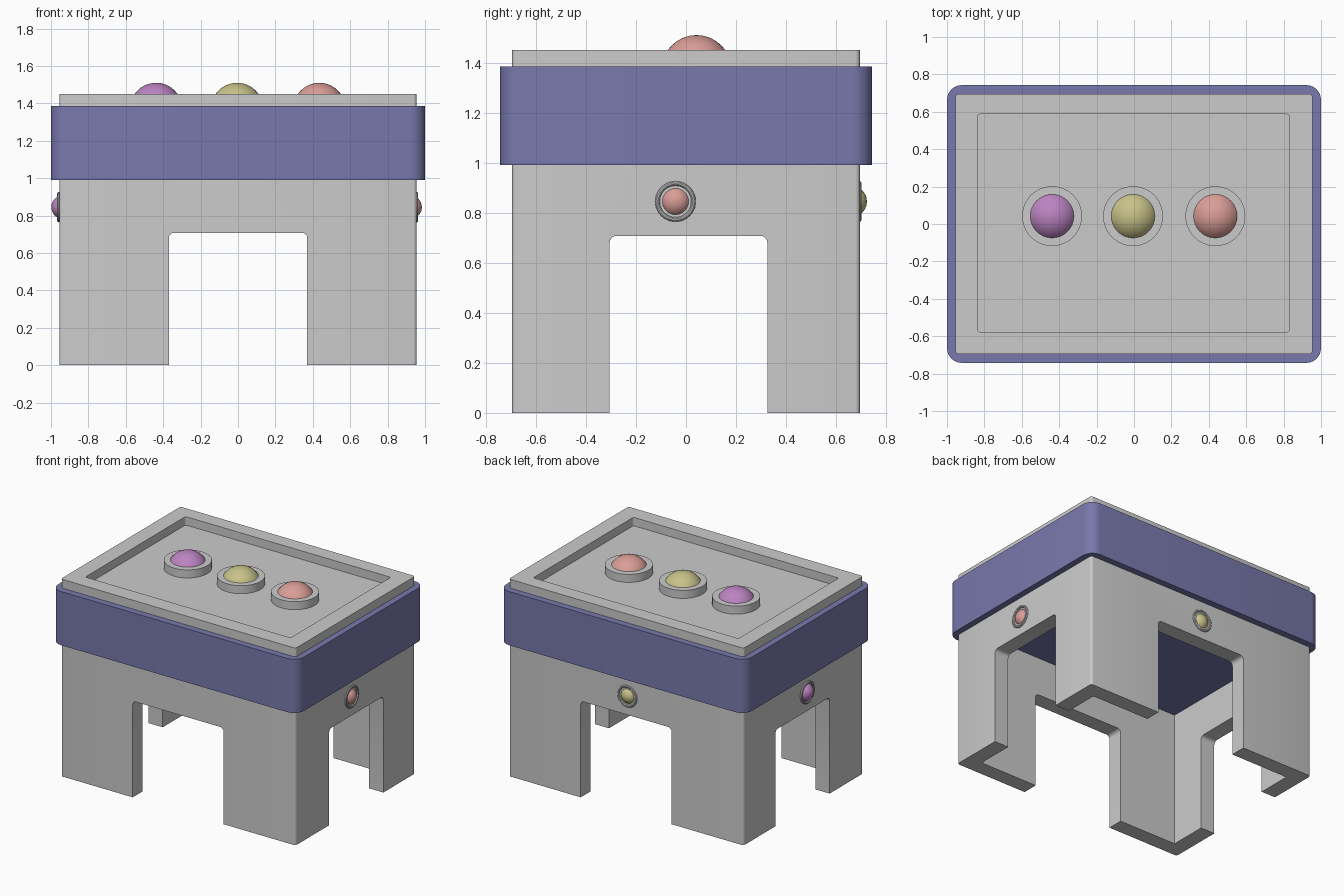
import bpy, bmesh, math
from mathutils import Vector

if "Cube" in bpy.data.objects:
    bpy.data.objects.remove(bpy.data.objects["Cube"])


def material(name, rgb):
    m = bpy.data.materials.new(name)
    m.diffuse_color = (*rgb, 1)
    m.use_nodes = True
    m.node_tree.nodes["Principled BSDF"].inputs["Base Color"].default_value = m.diffuse_color
    return m


BLUE = material("blue", (0.19, 0.19, 0.42))
RED = material("red", (0.70, 0.34, 0.31))
OLIVE = material("olive", (0.58, 0.54, 0.25))
PURPLE = material("purple", (0.50, 0.23, 0.54))


def box(name, lo, hi, axis=2, radius=0, segments=4, mat=None):
    """Box from corner to corner, its edges along one axis rounded."""
    lo, hi = Vector(lo), Vector(hi)
    bm = bmesh.new()
    bmesh.ops.create_cube(bm, size=1)
    for v in bm.verts:
        v.co = Vector((lo[i] + (v.co[i] + 0.5) * (hi[i] - lo[i]) for i in range(3)))
    if radius:
        edges = [e for e in bm.edges
                 if abs((e.verts[0].co - e.verts[1].co).normalized()[axis]) > 0.9]
        bmesh.ops.bevel(bm, geom=edges, offset=radius, segments=segments,
                        profile=0.5, affect='EDGES')
    mesh = bpy.data.meshes.new(name)
    bm.to_mesh(mesh)
    bm.free()
    ob = bpy.data.objects.new(name, mesh)
    bpy.context.collection.objects.link(ob)
    if mat:
        mesh.materials.append(mat)
    return ob


def smooth(ob):
    bpy.ops.object.select_all(action='DESELECT')
    ob.select_set(True)
    bpy.context.view_layer.objects.active = ob
    bpy.ops.object.shade_smooth_by_angle(angle=math.radians(35))


def cut(ob, cutter):
    cutter.hide_render = True
    mod = ob.modifiers.new("cut", 'BOOLEAN')
    mod.operation, mod.solver, mod.object = 'DIFFERENCE', 'EXACT', cutter
    bpy.context.view_layer.objects.active = ob
    bpy.ops.object.modifier_apply(modifier=mod.name)
    bpy.data.objects.remove(cutter)


def ball(name, pos, radius, mat):
    bpy.ops.mesh.primitive_uv_sphere_add(segments=32, ring_count=20, radius=radius, location=pos)
    ob = bpy.context.object
    ob.name = name
    ob.data.materials.append(mat)
    smooth(ob)


# Body: hollow below, with arches on all sides and a recessed tray on top
body = box("body", (-0.955, -0.695, 0), (0.955, 0.695, 1.45), radius=0.018)
cut(body, box("cavity", (-0.84, -0.58, -0.1), (0.84, 0.58, 1.2)))
cut(body, box("front_arch", (-0.37, -1, -0.3), (0.37, 1, 0.708), axis=1, radius=0.028))
cut(body, box("side_arch", (-1.2, -0.305, -0.3), (1.2, 0.325, 0.708), axis=0, radius=0.028))
cut(body, box("tray", (-0.838, -0.577, 1.388), (0.832, 0.587, 1.6), radius=0.015))
smooth(body)

# Wide coloured band around the body
smooth(box("band", (-1, -0.743, 0.99), (1, 0.743, 1.385), radius=0.08, segments=6, mat=BLUE))

# Three domed buttons on round bases in the tray
for label, x, mat in (("left", -0.438, PURPLE), ("middle", -0.005, OLIVE), ("right", 0.435, RED)):
    bpy.ops.mesh.primitive_cylinder_add(vertices=48, radius=0.16, depth=0.07,
                                        location=(x, 0.042, 1.412))
    bpy.context.object.name = label + "_button_base"
    smooth(bpy.context.object)
    ball(label + "_button", (x, 0.042, 1.37), 0.14, mat)

# Small buttons with slim rims on the sides and back
for label, pos, rim, rot, mat in (
        ("right_side", (0.92, -0.042, 0.845), (0.955, -0.042, 0.845), (0, math.pi / 2, 0), RED),
        ("left_side", (-0.935, -0.042, 0.845), (-0.958, -0.042, 0.845), (0, math.pi / 2, 0), PURPLE),
        ("back", (-0.01, 0.66, 0.845), (-0.01, 0.693, 0.845), (math.pi / 2, 0, 0), OLIVE)):
    ball(label + "_button", pos, 0.063, mat)
    bpy.ops.mesh.primitive_torus_add(major_radius=0.072, minor_radius=0.009, major_segments=40,
                                     minor_segments=10, location=rim, rotation=rot)
    bpy.context.object.name = label + "_button_rim"
    smooth(bpy.context.object)
